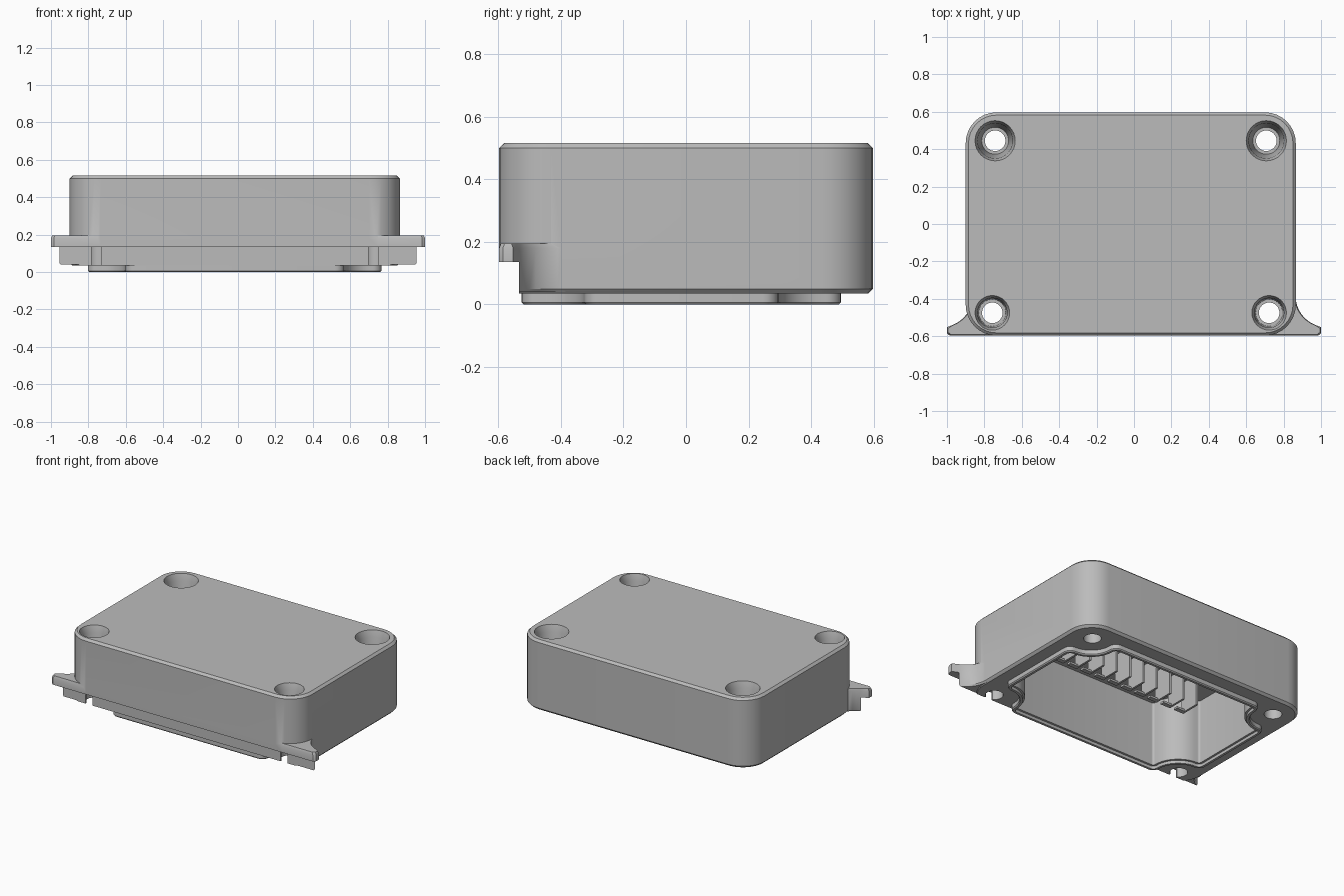
import bpy, bmesh, math

cube = bpy.data.objects.get("Cube")
if cube:
    bpy.data.objects.remove(cube, do_unlink=True)

grey = bpy.data.materials.new("plain_grey")
COLOUR = (0.5, 0.5, 0.5, 1)
grey.diffuse_color = COLOUR
grey.use_nodes = True
grey.node_tree.nodes["Principled BSDF"].inputs["Base Color"].default_value = COLOUR

CX = -0.0175          # centre line of the case
LIP_Y = -0.015        # centre of the bottom lip


def arc(cx, cy, r, a, b, n=8):
    """Points on an arc between two angles in degrees."""
    return [(cx + r * math.cos(math.radians(a + (b - a) * i / n)),
             cy + r * math.sin(math.radians(a + (b - a) * i / n))) for i in range(n + 1)]


def rounded(hx, hy, r, cx=0, cy=0):
    """Rounded rectangle outline."""
    pts = []
    for sx, sy, a in ((1, 1, 0), (-1, 1, 90), (-1, -1, 180), (1, -1, 270)):
        pts += arc(cx + sx * (hx - r), cy + sy * (hy - r), r, a, a + 90)
    return pts


def notched(t):
    """Lip outline, inset by t, scooped around the corner screws."""
    kx, ky, r, scoop = 0.735, 0.46, 0.05, 0.15
    q = arc(kx, ky - scoop - r, r - t, 0, 90, 6)
    q += arc(kx, ky, scoop + t, 270, 180, 10)
    q += arc(kx - scoop - r, ky, r - t, 0, 90, 6)
    half = q + [(-x, y) for x, y in reversed(q)]
    full = half + [(x, -y) for x, y in reversed(half)]
    return [(CX + x, LIP_Y + y) for x, y in full]


def loft(name, layers):
    """Solid through outlines of equal count; layers are (outline, z)."""
    bm = bmesh.new()
    rings = [[bm.verts.new((x, y, z)) for x, y in pts] for pts, z in layers]
    n = len(rings[0])
    bm.faces.new(rings[0])
    bm.faces.new(rings[-1])
    for lo, hi in zip(rings, rings[1:]):
        for i in range(n):
            j = (i + 1) % n
            bm.faces.new((lo[i], lo[j], hi[j], hi[i]))
    bmesh.ops.recalc_face_normals(bm, faces=bm.faces)
    mesh = bpy.data.meshes.new(name)
    bm.to_mesh(mesh)
    bm.free()
    ob = bpy.data.objects.new(name, mesh)
    bpy.context.collection.objects.link(ob)
    return ob


def box(name, x0, x1, y0, y1, z0, z1):
    pts = [(x0, y0), (x1, y0), (x1, y1), (x0, y1)]
    return loft(name, [(pts, z0), (pts, z1)])


def combine(target, tool, operation):
    """Apply a boolean and remove the tool."""
    tool.hide_render = True
    mod = target.modifiers.new("bool", "BOOLEAN")
    mod.operation, mod.solver, mod.object = operation, "EXACT", tool
    bpy.context.view_layer.objects.active = target
    bpy.ops.object.modifier_apply(modifier=mod.name)
    bpy.data.objects.remove(tool, do_unlink=True)


def finish(ob):
    ob.data.materials.clear()
    ob.data.materials.append(grey)
    for p in ob.data.polygons:
        p.material_index = 0
    bpy.ops.object.select_all(action="DESELECT")
    ob.select_set(True)
    bpy.context.view_layer.objects.active = ob
    bpy.ops.object.shade_smooth_by_angle(angle=math.radians(30))


def shell(t):
    return rounded(0.8825 - t, 0.597 - t, 0.165 - t, CX, 0)


# Case with chamfered top and bottom edges
case = loft("case", [(shell(0.015), 0.035), (shell(0), 0.05),
                     (shell(0), 0.5), (shell(0.015), 0.515)])


# Front flange with flared, curved wings
def flange_outline(t):
    right = [(0.75, -0.597 + t), (0.985 - t, -0.597 + t), (1 - t, -0.585 + t), (1 - t, -0.552 - t)]
    right += [(x - t, y) for x, y in arc(1.03, -0.385, 0.166, 250, 180)]
    right += [(0.75, -0.385)]
    left = [(-x, y) for x, y in reversed(right)]
    # stretch inward so the left wing meets the side of the case
    left = [(x if x < -0.9 else min(x, -0.75), y) for x, y in left]
    return right + left


combine(case, loft("flange", [(flange_outline(0.008), 0.04), (flange_outline(0), 0.05),
                              (flange_outline(0), 0.18), (flange_outline(0.006), 0.195)]), "UNION")

# Step under the flange, with a chamfered flange edge
combine(case, box("step_cut", -1.2, 1.2, -0.8, -0.533, -0.1, 0.135), "DIFFERENCE")

# Bottom lip and hollow inside
combine(case, loft("lip", [(notched(0.006), 0), (notched(0), 0.007), (notched(0), 0.06)]), "UNION")
combine(case, loft("cavity", [(notched(0.022), -0.02), (notched(0.022), 0.02),
                              (notched(0.035), 0.021), (notched(0.035), 0.46)]), "DIFFERENCE")


# Counterbored screw holes, front ones open through a slot
def circle(x, y, r):
    return arc(x, y, r, 0, 348.75, 31)


for side in (1, -1):
    for y, hx, rim in ((0.445, 0.725, 0.112), (-0.475, 0.74, 0.097)):
        x = CX + side * hx
        combine(case, loft("counterbore", [(circle(x, y, 0.072), 0.18), (circle(x, y, rim - 0.018), 0.47),
                                           (circle(x, y, rim), 0.53)]), "DIFFERENCE")
        combine(case, loft("screw_hole", [(circle(x, y, 0.055), -0.1), (circle(x, y, 0.055), 0.3)]), "DIFFERENCE")
        if y < 0:
            combine(case, box("slot", x - 0.026, x + 0.026, -0.8, y, -0.1, 0.134), "DIFFERENCE")
finish(case)

# Row of thin blades hanging inside, each with a small foot
for i in range(11):
    x = -0.555 + i * 0.107
    blade = box(f"inner_blade_{i + 1}", x, x + 0.014, -0.19, -0.05, 0.25, 0.465)
    combine(blade, box("foot", x + 0.005, x + 0.075, -0.19, -0.16, 0.25, 0.264), "UNION")
    finish(blade)
